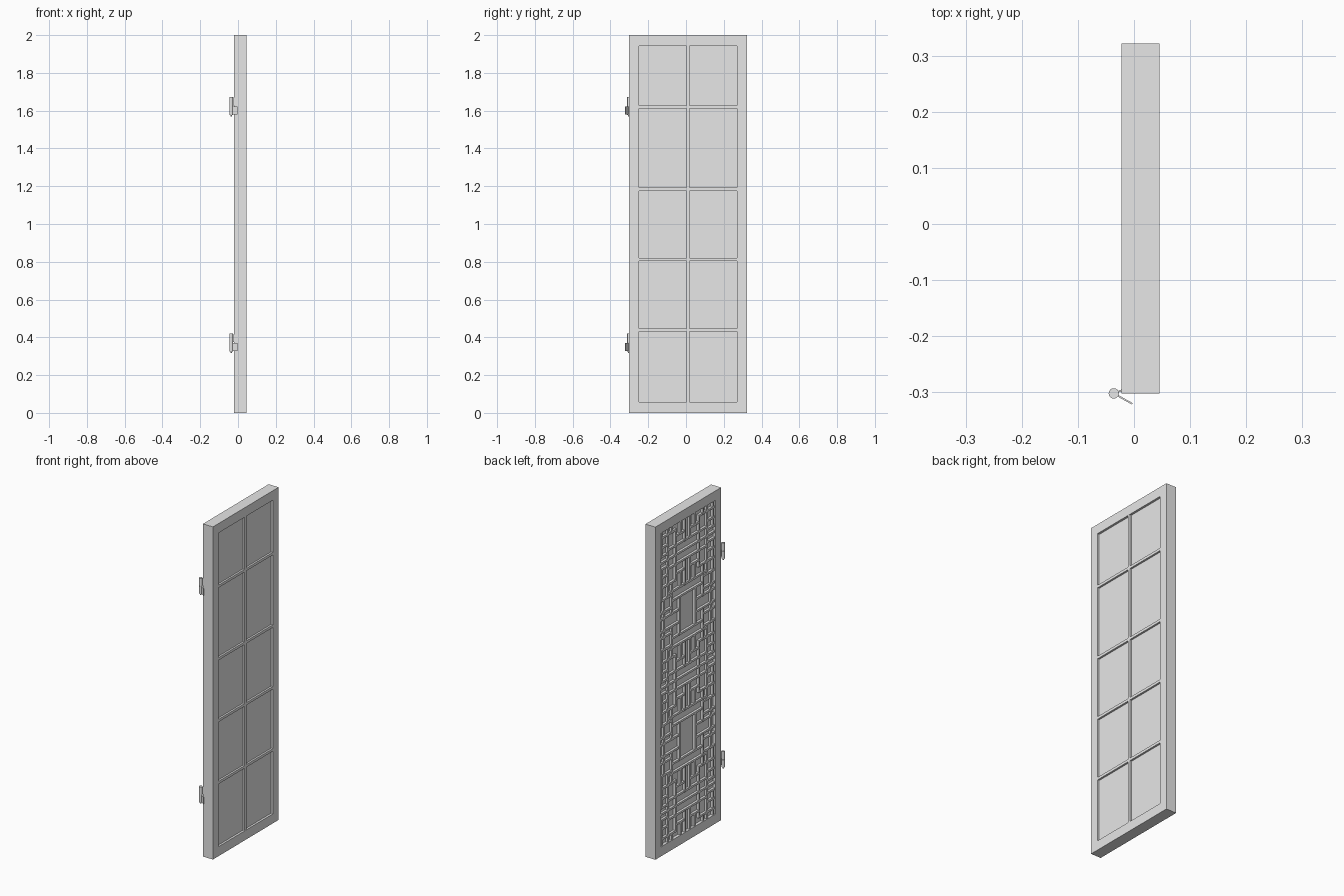
import bpy, bmesh, math
from mathutils import Matrix, Vector

if "Cube" in bpy.data.objects:
    bpy.data.objects.remove(bpy.data.objects["Cube"])

grey = bpy.data.materials.new("plain_grey")
grey.use_nodes = True
grey.diffuse_color = (0.8, 0.8, 0.8, 1)
grey.node_tree.nodes["Principled BSDF"].inputs["Base Color"].default_value = (0.8, 0.8, 0.8, 1)

MID_Y = 0.01                     # middle of the door leaf
HALF_W, HALF_H = 0.312, 1.0      # outer half sizes
OPEN_W, OPEN_H = 0.26, 0.943     # opening half sizes
BACK, FRONT = -0.022, 0.045      # thickness range along x


def finish(name, bm):
    bmesh.ops.recalc_face_normals(bm, faces=bm.faces)
    mesh = bpy.data.meshes.new(name)
    bm.to_mesh(mesh)
    bm.free()
    mesh.materials.append(grey)
    obj = bpy.data.objects.new(name, mesh)
    bpy.context.collection.objects.link(obj)
    return obj


def add_box(bm, lo, hi):
    lo, hi = Vector(lo), Vector(hi)
    matrix = Matrix.Translation((lo + hi) / 2) @ Matrix.Diagonal((*(hi - lo), 1))
    bmesh.ops.create_cube(bm, size=1, matrix=matrix)


def add_cylinder(bm, x, y, z0, z1, radius):
    bmesh.ops.create_cone(bm, cap_ends=True, segments=16, radius1=radius, radius2=radius,
                          depth=z1 - z0, matrix=Matrix.Translation((x, y, (z0 + z1) / 2)))


# Door frame: one ring with a rectangular opening
bm = bmesh.new()
corners = [(-1, -1), (1, -1), (1, 1), (-1, 1)]
outer = [bm.verts.new((BACK, MID_Y + HALF_W * a, 1 + HALF_H * b)) for a, b in corners]
inner = [bm.verts.new((BACK, MID_Y + OPEN_W * a, 1 + OPEN_H * b)) for a, b in corners]
faces = [bm.faces.new((outer[i], outer[i - 1], inner[i - 1], inner[i])) for i in range(4)]
extruded = bmesh.ops.extrude_face_region(bm, geom=faces, use_keep_orig=True)
bmesh.ops.translate(bm, vec=(FRONT - BACK, 0, 0),
                    verts=[g for g in extruded["geom"] if isinstance(g, bmesh.types.BMVert)])
finish("door_frame", bm)

# Solid pane that fills the opening
bm = bmesh.new()
add_box(bm, (-0.004, MID_Y - OPEN_W, 1 - OPEN_H), (0.032, MID_Y + OPEN_W, 1 + OPEN_H))
finish("pane", bm)

# Glazing bars on the +x side
bm = bmesh.new()
add_box(bm, (0.03, MID_Y - 0.008, 1 - OPEN_H), (0.0435, MID_Y + 0.008, 1 + OPEN_H))
for z in (0.44, 0.813, 1.184, 1.62):
    add_box(bm, (0.03, MID_Y - OPEN_W, z - 0.008), (0.043, MID_Y + OPEN_W, z + 0.008))
finish("glazing_bars", bm)

# Lattice on the -x side: a quarter motif, mirrored and repeated
STEP_Y, STEP_Z, BAR = OPEN_W / 7, OPEN_H / 25, 0.006
upright = [(2, 0, 3), (0.6, 4.5, 8.5), (4, 1, 6), (6, 0, 4),
           (5, 4, 10), (3, 6, 10), (1.8, 4.5, 7), (6.6, 4, 9)]
level = [(3, 0, 4), (1, 2, 7), (4.5, 0, 5), (6, 3, 7), (8.5, 0, 5),
         (7, 0.6, 3), (10, 0, 7), (4, 4, 7), (9, 5, 7), (2, 4, 7), (7.6, 5, 7)]
bars = set()
for centre in (-30, -10, 10, 30):
    for sy in (-1, 1):
        for sz in (-1, 1):
            for a, b0, b1 in upright:
                lo, hi = sorted((centre + sz * b0, centre + sz * b1))
                bars.add((sy * a, sy * a, max(lo, -25), min(hi, 25)))
            for b, a0, a1 in level:
                lo, hi = sorted((sy * a0, sy * a1))
                bars.add((lo, hi, centre + sz * b, centre + sz * b))
bm = bmesh.new()
for y0, y1, z0, z1 in sorted(bars):
    if z1 < z0 or z0 > 25 or z1 < -25:
        continue
    top = -0.019 if y0 == y1 else -0.018
    limit = lambda v, mid, half: max(mid - half, min(mid + half, v))
    add_box(bm, (top, limit(MID_Y + y0 * STEP_Y - BAR, MID_Y, OPEN_W),
                 limit(1 + z0 * STEP_Z - BAR, 1, OPEN_H)),
            (-0.003, limit(MID_Y + y1 * STEP_Y + BAR, MID_Y, OPEN_W),
             limit(1 + z1 * STEP_Z + BAR, 1, OPEN_H)))
finish("lattice", bm)


# Hinges: knuckle barrel, pin tip and two thin leaves
def add_leaf(bm, start, end, z0, z1):
    start, end = Vector((*start, 0)), Vector((*end, 0))
    along = end - start
    matrix = (Matrix.Translation((start + end) / 2 + Vector((0, 0, (z0 + z1) / 2)))
              @ Matrix.Rotation(math.atan2(along.y, along.x), 4, "Z")
              @ Matrix.Diagonal((along.length, 0.003, z1 - z0, 1)))
    bmesh.ops.create_cube(bm, size=1, matrix=matrix)


PIN = (-0.036, -0.302)
for name, base in (("lower_hinge", 0.316), ("upper_hinge", 1.57)):
    bm = bmesh.new()
    add_cylinder(bm, *PIN, base + 0.008, base + 0.054, 0.0092)
    add_cylinder(bm, *PIN, base + 0.055, base + 0.103, 0.0092)
    add_cylinder(bm, *PIN, base, base + 0.06, 0.004)
    add_leaf(bm, PIN, (-0.003, -0.3205), base + 0.011, base + 0.053)
    add_leaf(bm, PIN, (-0.018, -0.295), base + 0.058, base + 0.1)
    hinge = finish(name, bm)
    bpy.ops.object.select_all(action="DESELECT")
    hinge.select_set(True)
    bpy.context.view_layer.objects.active = hinge
    bpy.ops.object.shade_smooth_by_angle()
